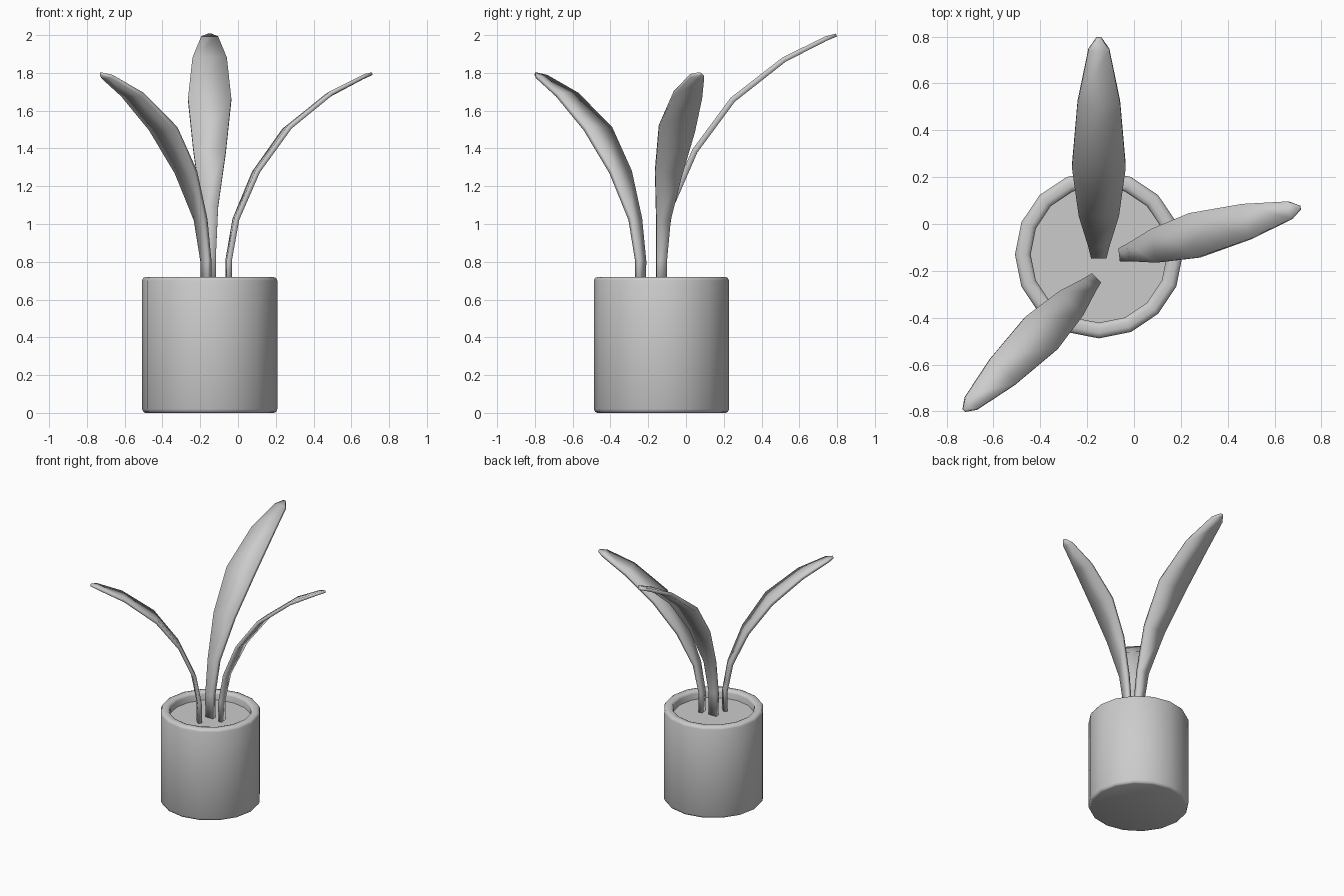
import bpy, bmesh, math
from mathutils import Vector, Matrix

cube = bpy.data.objects.get("Cube")
if cube:
    bpy.data.objects.remove(cube, do_unlink=True)

grey = bpy.data.materials.new("light_grey")
grey.use_nodes = True
grey.diffuse_color = (0.6, 0.6, 0.6, 1)
grey.node_tree.nodes["Principled BSDF"].inputs["Base Color"].default_value = (0.6, 0.6, 0.6, 1)

POT = Vector((-0.15, -0.13, 0))
SIDES = 16
SOIL_Z = 0.655


def finish(bm, name, angle):
    bmesh.ops.recalc_face_normals(bm, faces=bm.faces)
    mesh = bpy.data.meshes.new(name)
    bm.to_mesh(mesh)
    bm.free()
    mesh.materials.append(grey)
    obj = bpy.data.objects.new(name, mesh)
    bpy.context.collection.objects.link(obj)
    bpy.ops.object.select_all(action='DESELECT')
    obj.select_set(True)
    bpy.context.view_layer.objects.active = obj
    bpy.ops.object.shade_smooth_by_angle(angle=math.radians(angle))
    return obj


def bridge(bm, rings):
    for a, b in zip(rings, rings[1:]):
        n = len(a)
        for i in range(n):
            j = (i + 1) % n
            bm.faces.new((a[i], a[j], b[j], b[i]))


# Pot: lathed wall with chamfered rim and foot
profile = [(0.34, 0), (0.351, 0.005), (0.358, 0.02), (0.358, 0.70), (0.351, 0.715),
           (0.335, 0.72), (0.313, 0.72), (0.298, 0.715), (0.291, 0.70), (0.291, 0.6)]
bm = bmesh.new()
rings = []
for r, z in profile:
    rings.append([bm.verts.new(POT + Vector((r * math.cos(t), r * math.sin(t), z)))
                  for t in (math.tau * i / SIDES for i in range(SIDES))])
bridge(bm, rings)
bm.faces.new(rings[0])
bm.faces.new(rings[-1])
finish(bm, "pot", 50)

# Soil disc inside the pot
bm = bmesh.new()
bmesh.ops.create_cone(bm, cap_ends=True, segments=SIDES, radius1=0.291, radius2=0.291, depth=0.04,
                      matrix=Matrix.Translation(POT + Vector((0, 0, SOIL_Z - 0.02))))
bmesh.ops.rotate(bm, verts=bm.verts, cent=POT, matrix=Matrix.Rotation(0, 3, 'Z'))
finish(bm, "soil", 30)

# Leaf sections: reach, rise, half width, half thickness
SECTIONS = [(0, -0.02, 0.027, 0.014), (0, 0.15, 0.028, 0.014), (0.04, 0.37, 0.038, 0.014),
            (0.15, 0.62, 0.073, 0.013), (0.32, 0.85, 0.097, 0.013), (0.55, 1.03, 0.077, 0.012),
            (0.74, 1.125, 0.038, 0.01), (0.785, 1.14, 0.008, 0.007)]


def leaf(name, base, heading, size, roll):
    out = Vector((math.cos(heading), math.sin(heading), 0))
    up = Vector((0, 0, 1))
    side = up.cross(out)
    path = [Vector((*base, SOIL_Z)) + size * (h * out + v * up) for h, v, _, _ in SECTIONS]
    bm = bmesh.new()
    rings = []
    for i, (_, _, w, t) in enumerate(SECTIONS):
        tangent = (path[min(i + 1, len(path) - 1)] - path[max(i - 1, 0)]).normalized()
        turn = Matrix.Rotation(roll, 3, tangent)
        across = turn @ side * w * size
        normal = turn @ tangent.cross(side) * t * size
        rings.append([bm.verts.new(path[i] + a * across + b * normal)
                      for a, b in ((-1, -1), (1, -1), (1, 1), (-1, 1))])
    bridge(bm, rings)
    bm.faces.new(rings[0])
    bm.faces.new(rings[-1])
    finish(bm, name, 180)


leaf("back_leaf", (-0.15, -0.13), math.radians(90), 1.18, 0)
leaf("left_leaf", (-0.05, -0.13), math.radians(14.8), 1, -0.14)
leaf("front_right_leaf", (-0.17, -0.24), math.radians(225), 1, 0)
